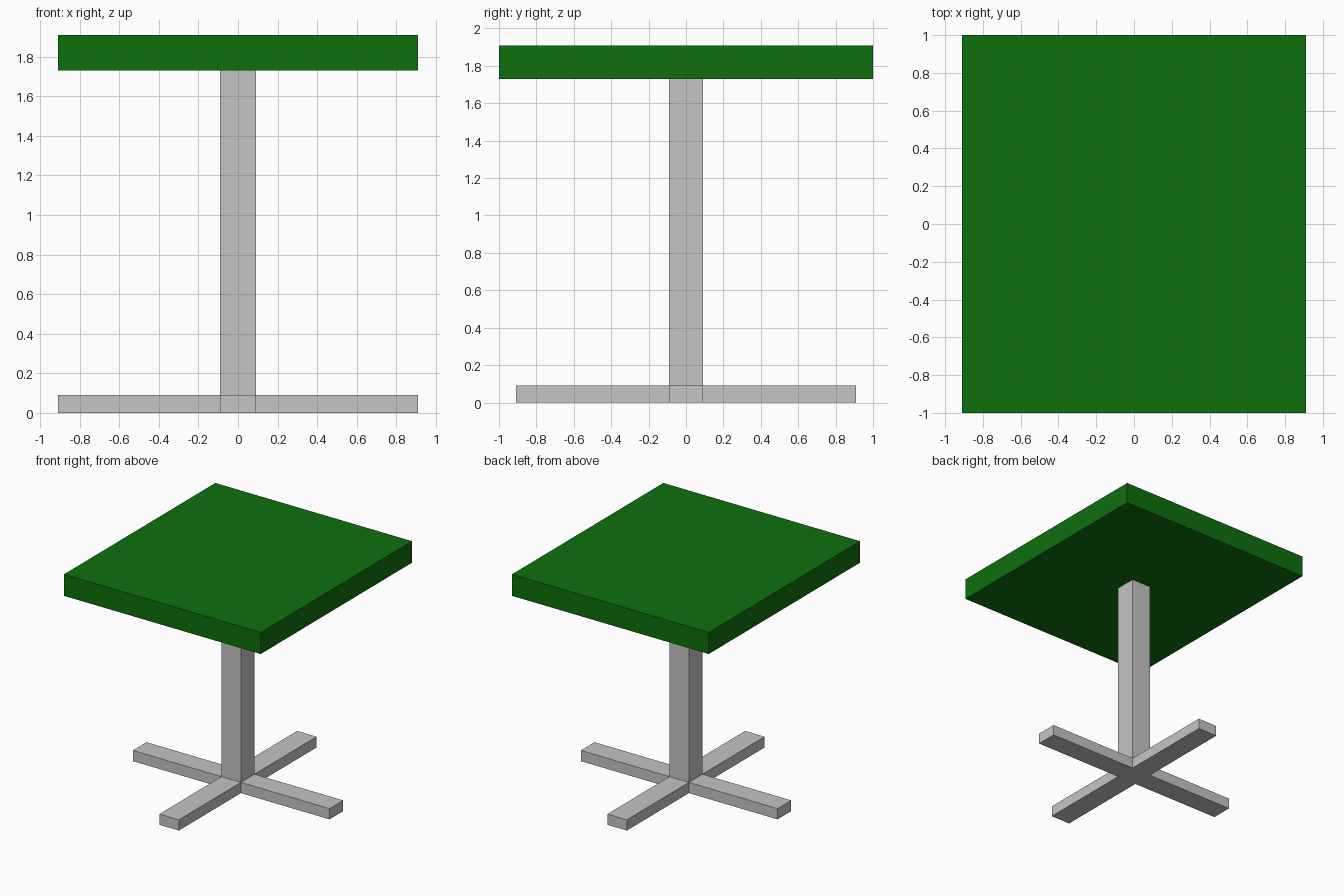
import bpy
import bmesh
from mathutils import Matrix, Vector

default = bpy.data.objects.get("Cube")
if default:
    bpy.data.objects.remove(default, do_unlink=True)

HALF_POST = 0.09     # half width of post and feet
REACH = 0.91         # foot reach and half width of the top
BASE_H = 0.09
TOP_BOTTOM, TOP_TOP = 1.73, 1.91


def make_material(name, rgb):
    mat = bpy.data.materials.new(name)
    mat.use_nodes = True
    color = (*rgb, 1)
    mat.diffuse_color = color
    mat.node_tree.nodes["Principled BSDF"].inputs["Base Color"].default_value = color
    return mat


def box_mesh(half_x, half_y, z0, z1):
    bm = bmesh.new()
    bmesh.ops.create_cube(bm, size=1, matrix=Matrix.Translation((0, 0, (z0 + z1) / 2))
                          @ Matrix.Diagonal((2 * half_x, 2 * half_y, z1 - z0, 1)))
    return bm


def finish(bm, name, mat):
    bmesh.ops.recalc_face_normals(bm, faces=bm.faces)
    mesh = bpy.data.meshes.new(name)
    bm.to_mesh(mesh)
    bm.free()
    mesh.materials.append(mat)
    obj = bpy.data.objects.new(name, mesh)
    bpy.context.collection.objects.link(obj)
    return obj


green = make_material("green top", (0.004, 0.16, 0.004))
grey = make_material("light grey metal", (0.55, 0.555, 0.55))

# Cross base: a square hub with each side pulled out into a foot
bm = box_mesh(HALF_POST, HALF_POST, 0, BASE_H)
bm.normal_update()
sides = [(f, f.normal.copy()) for f in bm.faces if abs(f.normal.z) < 0.5]
for face, direction in sides:
    new = bmesh.ops.extrude_discrete_faces(bm, faces=[face])["faces"][0]
    bmesh.ops.translate(bm, verts=new.verts, vec=direction * (REACH - HALF_POST))
bmesh.ops.remove_doubles(bm, verts=bm.verts, dist=0.0001)
finish(bm, "cross_base", grey)

# Central post
finish(box_mesh(HALF_POST, HALF_POST, BASE_H, TOP_BOTTOM), "post", grey)

# Table top
finish(box_mesh(REACH, 1, TOP_BOTTOM, TOP_TOP), "table_top", green)
